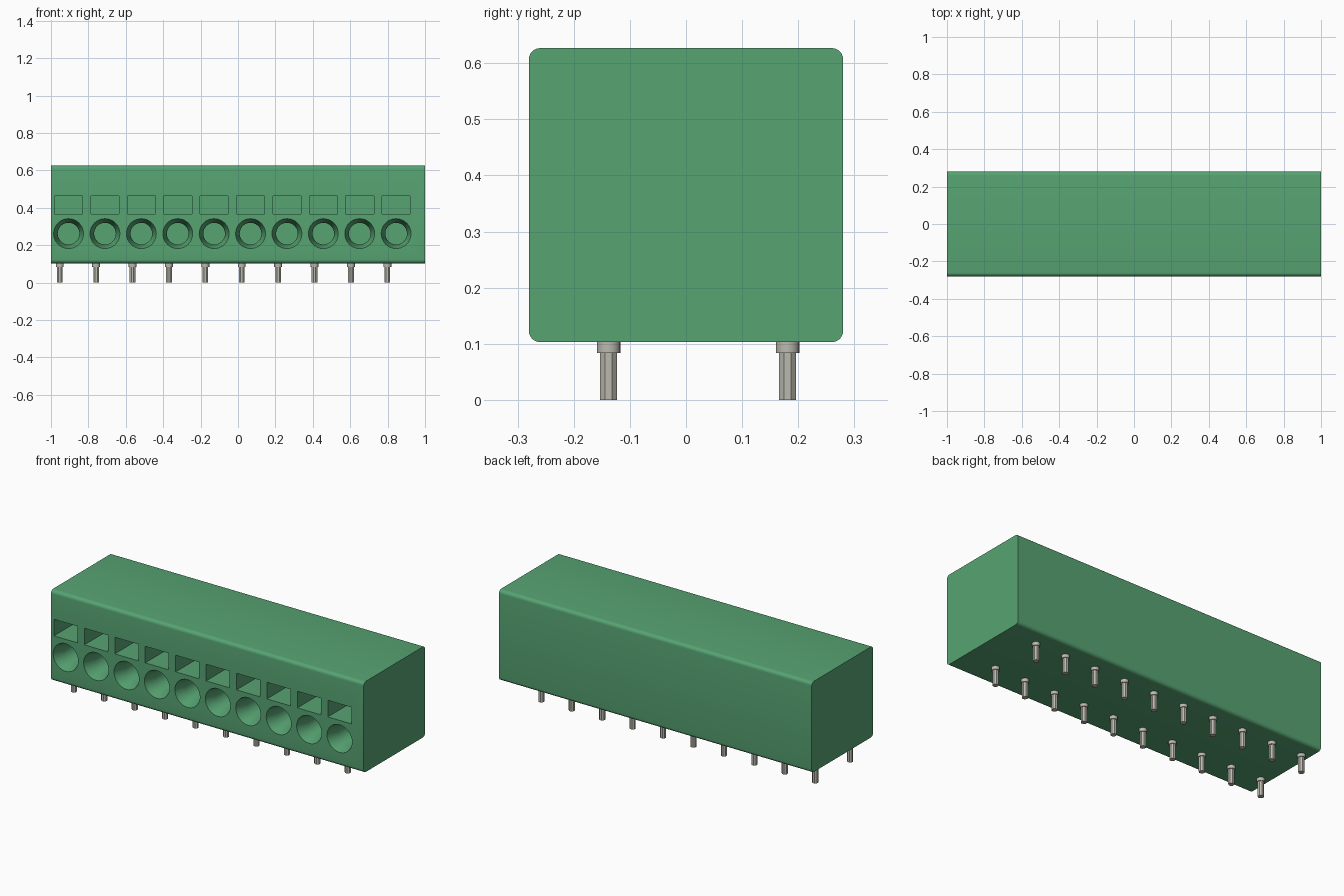
import bpy, bmesh, math
from mathutils import Matrix, Vector

cube = bpy.data.objects.get("Cube")
if cube:
    bpy.data.objects.remove(cube, do_unlink=True)

COUNT, PITCH = 10, 0.1946
X_HOLE, X_PIN = -0.906, -0.953
BOTTOM, TOP, HALF_Y = 0.103, 0.627, 0.28


def material(name, rgb):
    m = bpy.data.materials.new(name)
    m.use_nodes = True
    m.diffuse_color = (*rgb, 1)
    bsdf = m.node_tree.nodes["Principled BSDF"]
    bsdf.inputs["Base Color"].default_value = (*rgb, 1)
    bsdf.inputs["Roughness"].default_value = 0.6
    return m


green = material("green plastic", (0.095, 0.37, 0.17))
metal = material("pin metal", (0.50, 0.49, 0.43))


def make_object(name, bm, mat):
    bmesh.ops.recalc_face_normals(bm, faces=bm.faces[:])
    mesh = bpy.data.meshes.new(name)
    bm.to_mesh(mesh)
    bm.free()
    mesh.materials.append(mat)
    obj = bpy.data.objects.new(name, mesh)
    bpy.context.collection.objects.link(obj)
    return obj


def smooth(obj, degrees=30):
    bpy.ops.object.select_all(action='DESELECT')
    obj.select_set(True)
    bpy.context.view_layer.objects.active = obj
    bpy.ops.object.shade_smooth_by_angle(angle=math.radians(degrees))


def add_box(bm, centre, size):
    bmesh.ops.create_cube(bm, size=1, matrix=Matrix.Translation(centre) @ Matrix.Diagonal((*size, 1)))


def add_lathe(bm, origin, profile, axis, sides, phase=0):
    """Closed solid of (radius, distance) rings along the y or z axis."""
    rings = []
    for r, d in profile:
        ring = []
        for i in range(sides):
            a = 2 * math.pi * i / sides + phase
            u, v = r * math.cos(a), r * math.sin(a)
            p = Vector((u, d, v) if axis == 'Y' else (u, v, d))
            ring.append(bm.verts.new(p + Vector(origin)))
        rings.append(ring)
    for a, b in zip(rings, rings[1:]):
        for i in range(sides):
            j = (i + 1) % sides
            bm.faces.new((a[i], a[j], b[j], b[i]))
    bm.faces.new(rings[0])
    bm.faces.new(rings[-1])


# Housing: block with rounded lengthwise edges and square ends
bm = bmesh.new()
add_box(bm, (0, 0, (BOTTOM + TOP) / 2), (2, 2 * HALF_Y, TOP - BOTTOM))
long_edges = [e for e in bm.edges if abs(e.verts[0].co.x - e.verts[1].co.x) > 1]
bmesh.ops.bevel(bm, geom=long_edges, offset=0.02, segments=6, profile=0.5, affect='EDGES')
housing = make_object("housing", bm, green)

# Wire entries (countersunk round holes) and release slots cut into the front
bm = bmesh.new()
for i in range(COUNT):
    x = X_HOLE + i * PITCH
    add_lathe(bm, (x, -HALF_Y, 0.262),
              [(0.08, -0.03), (0.08, 0.0), (0.058, 0.07), (0.058, 0.30)], 'Y', 32)
    add_box(bm, (x, -HALF_Y + 0.10, 0.415), (0.15, 0.26, 0.096))
cutter = make_object("entry_cutter", bm, green)
cutter.hide_render = True

cut = housing.modifiers.new("entries", 'BOOLEAN')
cut.operation, cut.solver, cut.object = 'DIFFERENCE', 'EXACT', cutter
bpy.ops.object.select_all(action='DESELECT')
housing.select_set(True)
bpy.context.view_layer.objects.active = housing
bpy.ops.object.modifier_apply(modifier=cut.name)
bpy.data.objects.remove(cutter, do_unlink=True)
smooth(housing)

# Two rows of solder pins: octagonal shank under a round collar
for row, y in (("front", -0.138), ("back", 0.181)):
    shanks, collars = bmesh.new(), bmesh.new()
    for i in range(COUNT):
        origin = (X_PIN + i * PITCH, y, 0)
        add_lathe(shanks, origin, [(0.0165, 0), (0.0165, 0.086)], 'Z', 8, math.pi / 8)
        add_lathe(collars, origin, [(0.021, 0.084), (0.021, BOTTOM + 0.002)], 'Z', 24)
    make_object(row + "_pin_shanks", shanks, metal)
    smooth(make_object(row + "_pin_collars", collars, metal))
